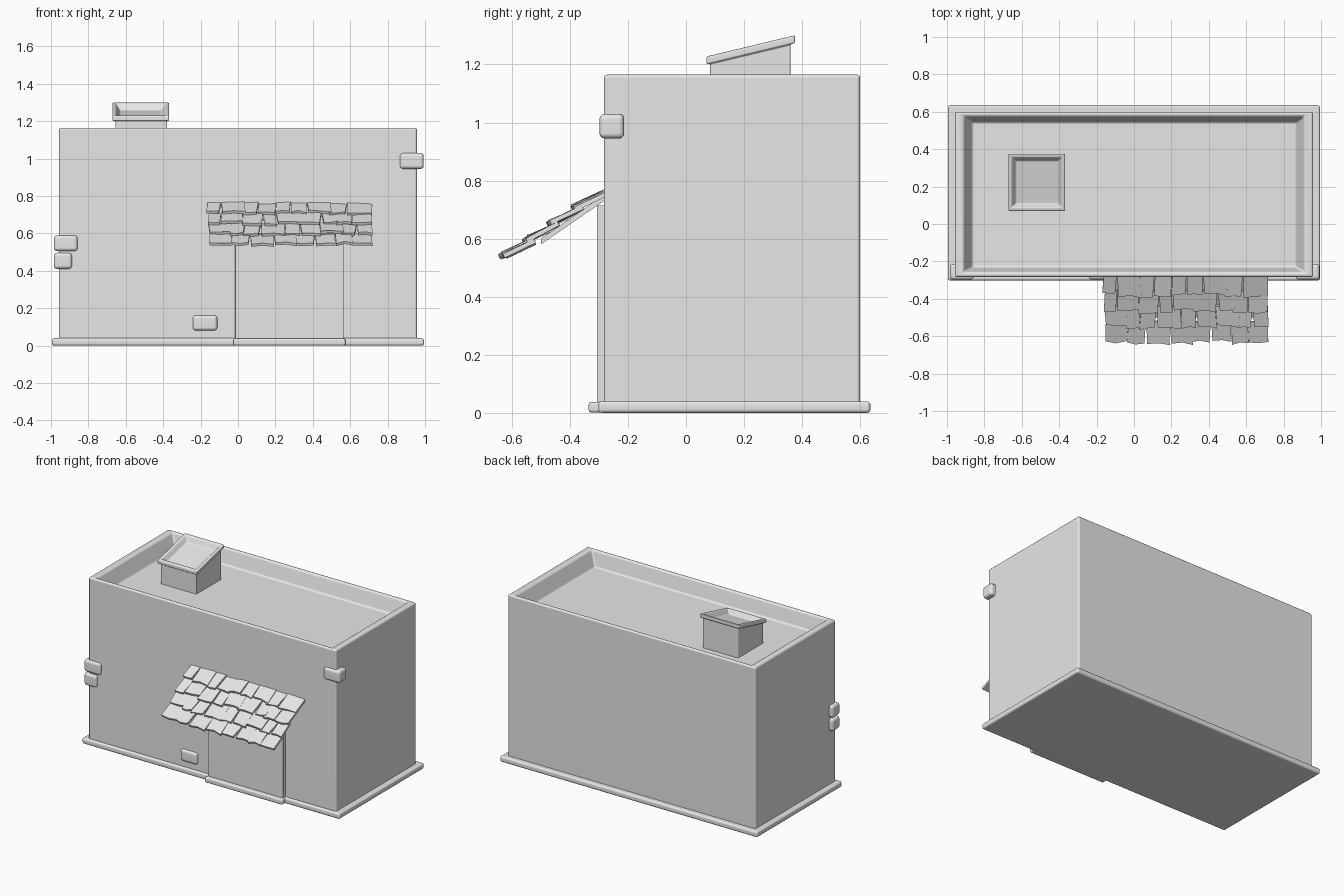
import bpy, bmesh, math, random
from mathutils import Vector

random.seed(4)
cube = bpy.data.objects.get("Cube")
if cube:
    bpy.data.objects.remove(cube, do_unlink=True)

grey = bpy.data.materials.new("plain_grey")
grey.use_nodes = True
grey.diffuse_color = (0.8, 0.8, 0.8, 1)
grey.node_tree.nodes["Principled BSDF"].inputs["Base Color"].default_value = (0.8, 0.8, 0.8, 1)


def finish(name, bm, bevel=0.0, segments=3):
    """Turn a bmesh into an object, with rounded edges if asked."""
    bmesh.ops.recalc_face_normals(bm, faces=bm.faces)
    if bevel:
        edges = [e for e in bm.edges if e.calc_face_angle(0) > 0.5]
        bmesh.ops.bevel(bm, geom=edges, offset=bevel, segments=segments,
                        profile=0.5, affect='EDGES', clamp_overlap=True)
    mesh = bpy.data.meshes.new(name)
    bm.to_mesh(mesh)
    bm.free()
    mesh.materials.append(grey)
    obj = bpy.data.objects.new(name, mesh)
    bpy.context.collection.objects.link(obj)
    if bevel:
        bpy.ops.object.select_all(action='DESELECT')
        obj.select_set(True)
        bpy.context.view_layer.objects.active = obj
        bpy.ops.object.shade_smooth_by_angle(angle=math.radians(40))
        weighted = obj.modifiers.new("even_normals", 'WEIGHTED_NORMAL')
        weighted.keep_sharp = True
    return obj


def loft(name, rings, bevel, slope=0.0):
    """Stack rectangles (x0, x1, y0, y1, z at y0) and cap both ends."""
    bm = bmesh.new()
    loops = []
    for x0, x1, y0, y1, z in rings:
        tilt = 0 if z is rings[0][4] else slope * (y1 - y0)
        loops.append([bm.verts.new(c) for c in
                      ((x0, y0, z), (x1, y0, z), (x1, y1, z + tilt), (x0, y1, z + tilt))])
    for low, high in zip(loops, loops[1:]):
        for i in range(4):
            j = (i + 1) % 4
            bm.faces.new((low[i], low[j], high[j], high[i]))
    bm.faces.new(loops[0])
    bm.faces.new(loops[-1])
    return finish(name, bm, bevel)


def box(name, x0, x1, y0, y1, z0, z1, bevel):
    return loft(name, [(x0, x1, y0, y1, z0), (x0, x1, y0, y1, z1)], bevel)


# Walls with a sunken roof behind a parapet
loft("building_shell", [
    (-0.957, 0.957, -0.283, 0.6, 0.01),
    (-0.957, 0.957, -0.283, 0.6, 1.165),
    (-0.91, 0.91, -0.258, 0.575, 1.165),
    (-0.865, 0.865, -0.232, 0.545, 1.06)], 0.012)

# Base course, stepped forward at the doorway
box("base_course", -0.995, 0.995, -0.302, 0.635, 0, 0.04, 0.012)
box("door_step", -0.025, 0.575, -0.335, -0.2, 0.001, 0.038, 0.01)
box("door_panel", -0.015, 0.565, -0.307, -0.25, 0.02, 0.715, 0.004)

# Sloping roof hatch with a raised frame and a recessed top
loft("roof_hatch", [
    (-0.655, -0.38, 0.083, 0.36, 1.05),
    (-0.655, -0.38, 0.083, 0.36, 1.203),
    (-0.672, -0.368, 0.07, 0.375, 1.2),
    (-0.672, -0.368, 0.07, 0.375, 1.227),
    (-0.653, -0.387, 0.09, 0.356, 1.232),
    (-0.632, -0.408, 0.108, 0.338, 1.203)], 0.006, slope=0.24)

# Raised stones on the walls
stones = {
    "upper_left_stone": (-0.985, -0.857, 0.505, 0.59),
    "lower_left_stone": (-0.985, -0.887, 0.41, 0.497),
    "low_stone": (-0.242, -0.11, 0.08, 0.163),
    "high_corner_stone": (0.865, 0.993, 0.945, 1.03),
}
for name, (x0, x1, z0, z1) in stones.items():
    box(name, x0, x1, -0.298, -0.213, z0, z1, 0.018)

# Board under the canopy tiles
bm = bmesh.new()
ends = []
for x in (-0.13, 0.69):
    ends.append([bm.verts.new((x, y, z)) for y, z in
                 ((-0.275, 0.755), (-0.275, 0.735), (-0.5, 0.58), (-0.5, 0.6))])
bm.faces.new(ends[0])
bm.faces.new(ends[1])
for i in range(4):
    j = (i + 1) % 4
    bm.faces.new((ends[0][i], ends[0][j], ends[1][j], ends[1][i]))
finish("canopy_board", bm)

# Overlapping rows of uneven canopy tiles
def jitter(amount):
    return random.uniform(-amount, amount)


bm = bmesh.new()
pitch = math.radians(25)
down = Vector((0, -math.cos(pitch), -math.sin(pitch)))
up = Vector((0, -math.sin(pitch), math.cos(pitch)))
for row in range(4):
    x = -0.155 + jitter(0.012)
    while x < 0.7:
        width = min(random.uniform(0.065, 0.13), 0.718 - x)
        if 0.718 - x - width < 0.04:
            width = 0.718 - x
        start = Vector((x, -0.275 - 0.083 * row, 0.768 - 0.056 * row + jitter(0.005)))
        skew, length = jitter(0.012), 0.12 + jitter(0.01)
        corners = []
        for along, side in ((0, 0), (0, 1), (1, 1), (1, 0.5), (1, 0)):
            reach = along * (length + jitter(0.009))
            shift = Vector((side * (width - 0.003) + along * skew, 0, 0))
            corners.append(start + shift + down * reach + up * jitter(0.004))
        top = [bm.verts.new(c) for c in corners]
        bottom = [bm.verts.new(c - up * 0.015) for c in corners]
        bm.faces.new(top)
        bm.faces.new(bottom[::-1])
        for i in range(5):
            j = (i + 1) % 5
            bm.faces.new((top[i], bottom[i], bottom[j], top[j]))
        x += width
finish("canopy_tiles", bm)
